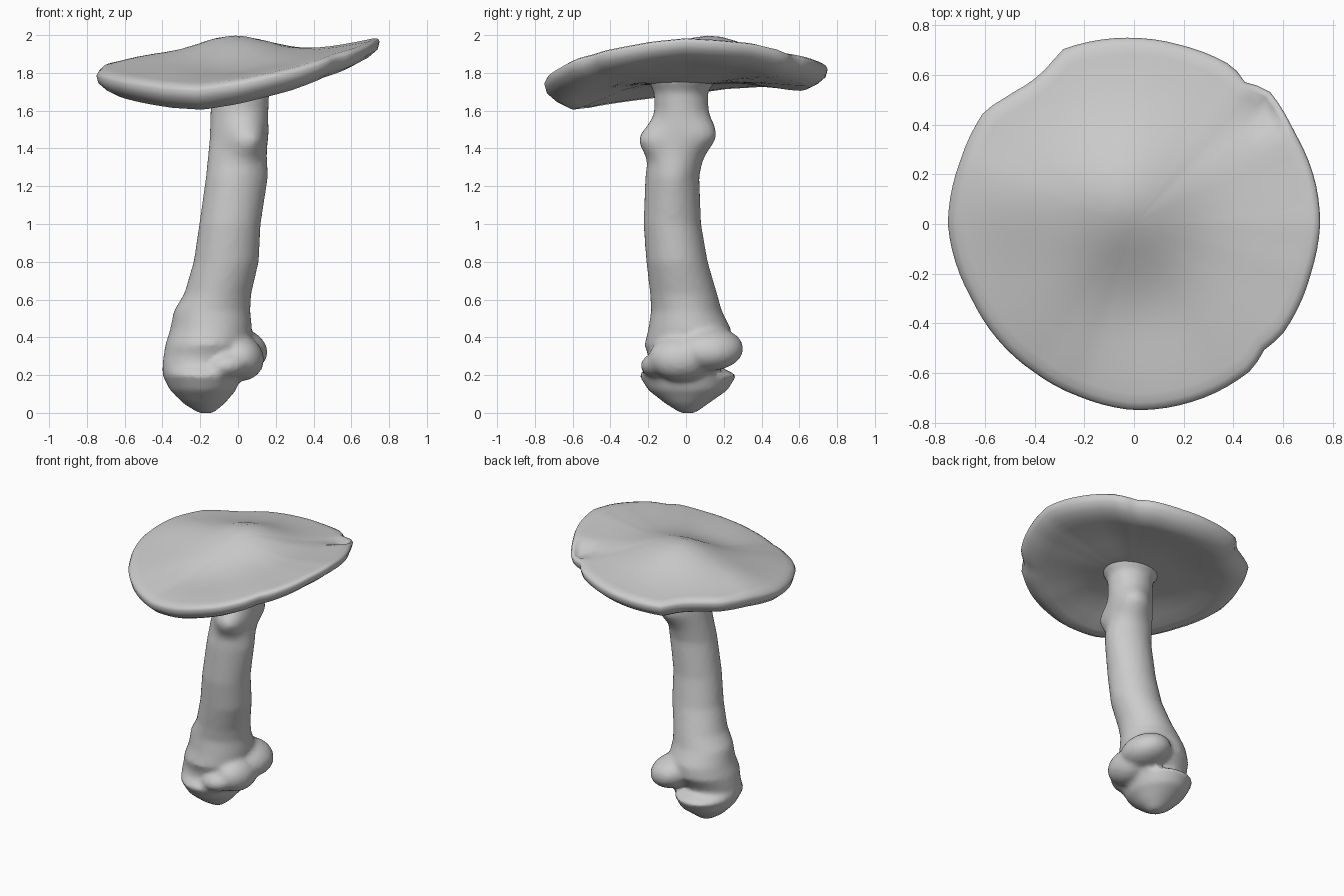
import bpy
import bmesh
from math import sin, cos, radians, exp, tau
from mathutils import Vector, Matrix

if "Cube" in bpy.data.objects:
    bpy.data.objects.remove(bpy.data.objects["Cube"])

# Single clay-like grey
grey = bpy.data.materials.new("plain_grey")
grey.use_nodes = True
COLOUR = (0.6, 0.6, 0.6, 1)
grey.diffuse_color = COLOUR
shader = next(n for n in grey.node_tree.nodes if n.type == 'BSDF_PRINCIPLED')
shader.inputs["Base Color"].default_value = COLOUR
shader.inputs["Roughness"].default_value = 0.8


def sample(table, key):
    """Linear lookup of a row in a table sorted by its first column."""
    for low, high in zip(table, table[1:]):
        if key <= high[0]:
            t = (key - low[0]) / (high[0] - low[0])
            return [a + (b - a) * t for a, b in zip(low[1:], high[1:])]
    return table[-1][1:]


def mix(a, b, t):
    return a + (b - a) * t


def bell(point, centre, size):
    return exp(-(Vector(point) - Vector(centre)).length_squared / size ** 2)


def loft(bm, rings):
    """Skin a list of closed rings, closing both ends with a fan."""
    rows = [[bm.verts.new(p) for p in ring] for ring in rings]
    count = len(rows[0])
    for lower, upper in zip(rows, rows[1:]):
        for i in range(count):
            j = (i + 1) % count
            bm.faces.new((lower[i], lower[j], upper[j], upper[i]))
    for row in (rows[0], rows[-1]):
        middle = sum((v.co for v in row), Vector()) / count
        tip = bm.verts.new(middle)
        for i in range(count):
            bm.faces.new((row[i], row[(i + 1) % count], tip))


def lobe(bm, centre, size, tilt):
    """Lumpy outgrowth made from a stretched ball."""
    matrix = Matrix.LocRotScale(Vector(centre), Matrix.Rotation(radians(tilt), 3, 'Y'), Vector(size))
    bmesh.ops.create_icosphere(bm, subdivisions=3, radius=1, matrix=matrix)


def finish(name, bm):
    bmesh.ops.recalc_face_normals(bm, faces=bm.faces)
    mesh = bpy.data.meshes.new(name)
    bm.to_mesh(mesh)
    bm.free()
    mesh.materials.append(grey)
    mesh.shade_smooth()
    obj = bpy.data.objects.new(name, mesh)
    bpy.context.collection.objects.link(obj)
    return obj


# Cap rim: angle, radius, height
RIM = [
    (0, .75, 1.98), (13, .75, 1.97), (30, .745, 1.95), (41, .76, 1.92),
    (45, .765, 1.9), (53, .72, 1.89), (57, .75, 1.88), (75, .745, 1.85),
    (90, .75, 1.835), (112, .76, 1.82), (119, .72, 1.83), (126, .705, 1.835),
    (135, .725, 1.84), (143, .755, 1.84), (160, .745, 1.83), (180, .75, 1.8),
    (205, .72, 1.77), (236, .72, 1.73), (253, .73, 1.72), (270, .75, 1.75),
    (295, .755, 1.82), (309, .755, 1.87), (316, .73, 1.89), (323, .745, 1.91),
    (345, .74, 1.96), (360, .75, 1.98),
]
STEPS = 90


def top_height(x, y, f, rim):
    """Wavy upper surface: raised off-centre hump fading into the rim."""
    z = mix(1.885, rim + .01, f ** 1.6)
    z += .115 * bell((x, y, 0), (-.02, .13, 0), .28)
    z += .03 * bell((x, y, 0), (-.5, .12, 0), .2)
    z -= .035 * bell((x, y, 0), (.02, -.36, 0), .24)
    z -= .05 * bell((x, y, 0), (.53, .45, 0), .06)
    return z


def cap_ring(f, under):
    ring = []
    for i in range(STEPS):
        angle = 360 * i / STEPS
        radius, rim = sample(RIM, angle)
        x, y = (f * radius * g(radians(angle)) for g in (cos, sin))
        if under is None:
            z = top_height(x, y, f, rim)
        else:
            drop, flat = under
            z = mix(rim - drop, 1.74, flat)
        ring.append((x, y, z))
    return ring


upper = [cap_ring(f, None) for f in (.06, .15, .25, .35, .45, .55, .65, .75, .84, .91, .96)]
lip = [cap_ring(f, u) for f, u in (
    (.99, (0, 0)), (1, (.015, 0)), (.985, (.055, 0)), (.93, (.09, 0)),
    (.86, (.115, 0)), (.78, (.115, .12)), (.65, (.105, .35)),
    (.5, (.08, .65)), (.33, (.03, .9)), (.18, (0, 1)))]
cap = bmesh.new()
loft(cap, upper + lip)
finish("cap", cap)

# Stem silhouette: height, low x, high x, low y, high y
STEM = [
    (0, -.21, -.13, -.03, .05), (.05, -.29, -.07, -.11, .12),
    (.12, -.36, -.01, -.2, .22), (.2, -.4, .02, -.25, .27),
    (.25, -.4, .0, -.2, .17), (.3, -.395, .04, -.2, .2),
    (.36, -.385, .06, -.22, .24), (.44, -.36, .075, -.2, .24),
    (.54, -.34, .065, -.185, .19), (.63, -.285, .07, -.19, .165),
    (.8, -.235, .11, -.21, .115), (1, -.205, .12, -.225, .08),
    (1.25, -.17, .145, -.215, .07), (1.45, -.15, .15, -.175, .1),
    (1.6, -.145, .16, -.165, .11), (1.7, -.145, .165, -.17, .115),
    (1.77, -.19, .21, -.21, .17),
]
# Knots pushed out of the stem: position, strength, size
KNOTS = [((.05, -.18, 1.45), .085, .085), ((.07, .1, 1.47), .075, .1),
         ((.15, -.06, 1.26), .015, .08)]


def stem_ring(z):
    x0, x1, y0, y1 = sample(STEM, z)
    cx, cy = (x0 + x1) / 2, (y0 + y1) / 2
    ring = []
    for i in range(32):
        a = tau * i / 32
        outward = Vector((cos(a), sin(a), 0))
        p = Vector((cx + (x1 - x0) / 2 * cos(a), cy + (y1 - y0) / 2 * sin(a), z))
        for place, strength, size in KNOTS:
            p += outward * strength * bell(p, place, size)
        ring.append(p)
    return ring


heights = {row[0] for row in STEM} | {1.32 + .04 * i for i in range(7)}
stem = bmesh.new()
loft(stem, [stem_ring(z) for z in sorted(heights)])

# Overhanging folds of the swollen foot, fused into the stem
lobe(stem, (.0, .12, .34), (.16, .185, .115), 15)
lobe(stem, (.01, -.03, .29), (.13, .17, .12), 25)
lobe(stem, (-.06, -.14, .25), (.12, .1, .07), -10)
stem_object = finish("stem", stem)
fuse = stem_object.modifiers.new("fuse", 'REMESH')
fuse.mode = 'VOXEL'
fuse.voxel_size = .018
fuse.use_smooth_shade = True
soften = stem_object.modifiers.new("soften", 'SMOOTH')
soften.factor = .5
soften.iterations = 4
